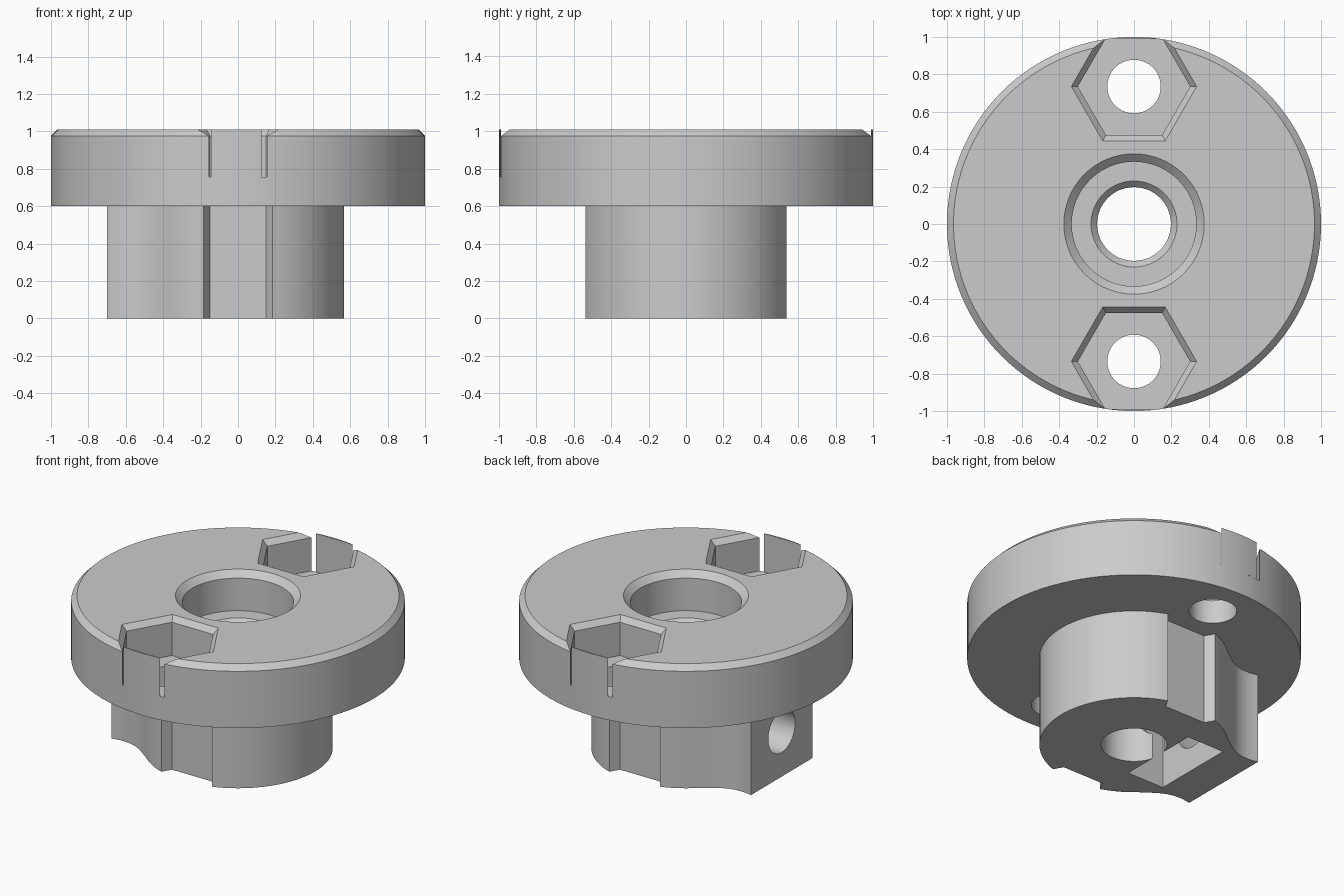
import bpy, bmesh
from math import sin, cos, pi, radians, asin
from mathutils import Matrix

old = bpy.data.objects.get("Cube")
if old:
    bpy.data.objects.remove(old, do_unlink=True)

SEGMENTS = 128
TOP, FLANGE, POCKET = 1.01, 0.6, 0.755
BOLT_Y = 0.735

grey = bpy.data.materials.new("plain grey")
grey.use_nodes = True
grey.diffuse_color = (0.6, 0.6, 0.6, 1)
grey.node_tree.nodes["Principled BSDF"].inputs["Base Color"].default_value = (0.6, 0.6, 0.6, 1)


def loft(name, rings, matrix=Matrix()):
    """Closed solid through rings of points with equal counts."""
    bm = bmesh.new()
    loops = [[bm.verts.new(p) for p in ring] for ring in rings]
    n = len(loops[0])
    for low, high in zip(loops, loops[1:]):
        for i in range(n):
            j = (i + 1) % n
            bm.faces.new((low[i], low[j], high[j], high[i]))
    bm.faces.new(loops[0][::-1])
    bm.faces.new(loops[-1])
    bm.transform(matrix)
    bmesh.ops.recalc_face_normals(bm, faces=bm.faces)
    mesh = bpy.data.meshes.new(name)
    bm.to_mesh(mesh)
    bm.free()
    obj = bpy.data.objects.new(name, mesh)
    bpy.context.collection.objects.link(obj)
    return obj


def turned(name, profile, matrix=Matrix(), n=SEGMENTS):
    angles = [2 * pi * i / n for i in range(n)]
    return loft(name, [[(r * cos(a), r * sin(a), z) for a in angles] for r, z in profile], matrix)


def prism(name, outline, z0, z1):
    return loft(name, [[(x, y, z) for x, y in outline] for z in (z0, z1)])


def combine(body, tool, operation):
    mod = body.modifiers.new(tool.name, 'BOOLEAN')
    mod.operation, mod.solver, mod.object = operation, 'EXACT', tool
    graph = bpy.context.evaluated_depsgraph_get()
    mesh = bpy.data.meshes.new_from_object(body.evaluated_get(graph))
    body.modifiers.clear()
    body.data = mesh
    bpy.data.objects.remove(tool, do_unlink=True)


def open_hex(r, z, side):
    """Hexagon whose outer side is carried out past the rim."""
    pts = [(r * cos(i * pi / 3), r * sin(i * pi / 3)) for i in range(6)]
    pts[2:2] = [(r / 2, 1.3 * r + 0.1), (-r / 2, 1.3 * r + 0.1)]
    return [(side * x, side * (y + BOLT_Y), z) for x, y in pts]


# Flange with bevelled top rim
body = turned("flanged_hub", [(1, FLANGE), (1, 0.975), (0.965, TOP)])

# Hub: round, blending through hollow fillets into a flat clamp block
blend = [(-0.43, 0.385), (-0.48, 0.35), (-0.53, 0.325), (-0.58, 0.312), (-0.64, 0.31), (-0.7, 0.32)]
arc = [(0.567 * cos(radians(a)), 0.567 * sin(radians(a))) for a in range(0, 135, 3)]
half = arc + blend
hub = half + [(x, -y) for x, y in half[:0:-1]]
combine(body, prism("hub", hub, 0, 0.65), 'UNION')

# Stepped centre bore with bevelled mouths
bore = [(0.197, -0.1), (0.197, 0.72), (0.23, POCKET), (0.333, POCKET),
        (0.333, 0.97), (0.375, TOP), (0.415, 1.05)]
combine(body, turned("bore", bore), 'DIFFERENCE')

# Bolt holes, nut pockets above and wrench clearance below, front and back
for side in (-1, 1):
    place = Matrix.Translation((0, side * BOLT_Y, 0))
    combine(body, turned("bolt_hole", [(0.143, 0.5), (0.143, 0.9)], place, 64), 'DIFFERENCE')
    steps = [(0.3, POCKET), (0.3, 0.975), (0.335, TOP), (0.375, 1.05)]
    combine(body, loft("pocket", [open_hex(r, z, side) for r, z in steps]), 'DIFFERENCE')
    combine(body, loft("clearance", [open_hex(0.3, z, side) for z in (-0.1, FLANGE)]), 'DIFFERENCE')

# Square nut slot and side screw hole through the clamp block
slot = [(-0.46, -0.28), (-0.19, -0.28), (-0.19, 0.28), (-0.46, 0.28)]
combine(body, prism("nut_slot", slot, -0.1, 0.575), 'DIFFERENCE')
sideways = Matrix.Translation((0, 0, 0.3)) @ Matrix.Rotation(-pi / 2, 4, 'Y')
combine(body, turned("screw_hole", [(0.14, 0.1), (0.14, 0.8)], sideways, 64), 'DIFFERENCE')

# Thin outer skins closing the nut pockets, leaving slits at their ends
parts = [body]
for label, side in (("front", 1), ("back", -1)):
    a0, a1 = asin(-0.145), asin(0.125)
    angles = [a0 + (a1 - a0) * i / 8 for i in range(9)]
    outline = [(side * sin(a), -side * cos(a)) for a in angles]
    outline += [(side * sin(angles[-1]), -side * 0.991), (side * sin(a0), -side * 0.988)]
    parts.append(prism(label + "_pocket_skin", outline, POCKET, TOP))

for obj in parts:
    obj.data.materials.clear()
    obj.data.materials.append(grey)
    bpy.ops.object.select_all(action='DESELECT')
    obj.select_set(True)
    bpy.context.view_layer.objects.active = obj
    bpy.ops.object.shade_smooth_by_angle(angle=radians(25))
